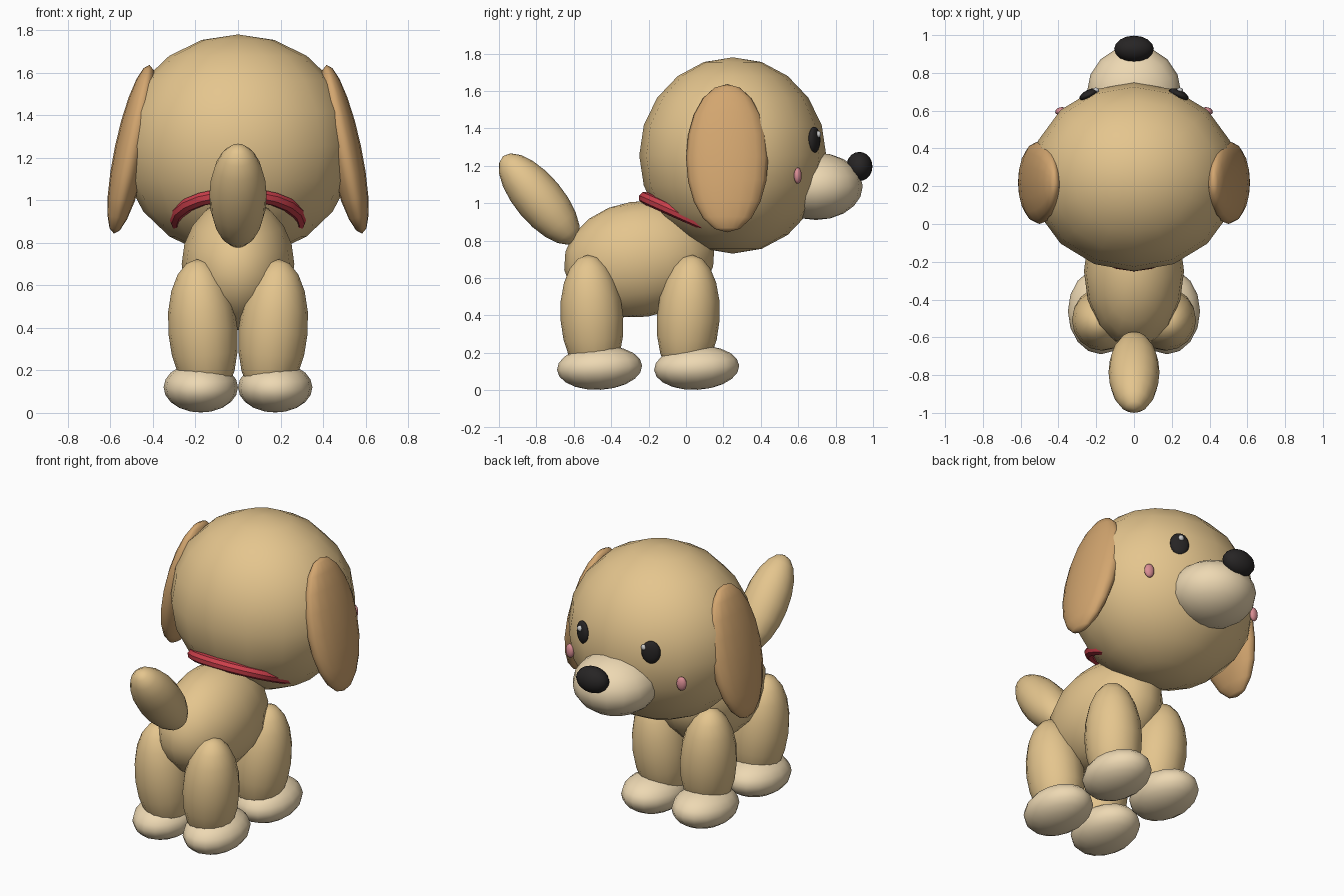
import bpy, bmesh
from math import radians
from mathutils import Euler, Matrix, Vector

if "Cube" in bpy.data.objects:
    bpy.data.objects.remove(bpy.data.objects["Cube"])


def material(name, rgb):
    m = bpy.data.materials.new(name)
    m.diffuse_color = (*rgb, 1)
    m.use_nodes = True
    m.node_tree.nodes["Principled BSDF"].inputs["Base Color"].default_value = m.diffuse_color
    return m


TAN = material("tan", (0.78, 0.56, 0.27))
CREAM = material("cream", (0.85, 0.69, 0.45))
BROWN = material("ear_brown", (0.65, 0.38, 0.16))
BLACK = material("black", (0.02, 0.018, 0.018))
WHITE = material("white", (0.9, 0.9, 0.9))
PINK = material("pink", (0.70, 0.27, 0.30))
RED = material("red", (0.60, 0.05, 0.07))


def ellipsoid(name, loc, radii, mat, rot=(0, 0, 0), seg=16, rings=10):
    """Smooth low-poly ellipsoid, rotated by degrees about x, y, z."""
    bm = bmesh.new()
    bmesh.ops.create_uvsphere(bm, u_segments=seg, v_segments=rings, radius=1)
    turn = Euler([radians(a) for a in rot]).to_matrix().to_4x4()
    bm.transform(turn @ Matrix.Diagonal((*radii, 1)))
    for f in bm.faces:
        f.smooth = True
    me = bpy.data.meshes.new(name)
    bm.to_mesh(me)
    bm.free()
    me.materials.append(mat)
    ob = bpy.data.objects.new(name, me)
    ob.location = Vector(loc)
    bpy.context.collection.objects.link(ob)
    return ob


# Body, head and tail
ellipsoid("body", (0, -0.25, 0.70), (0.265, 0.405, 0.31), TAN, (8, 0, 0))
ellipsoid("head", (0, 0.25, 1.255), (0.55, 0.50, 0.525), TAN)
ellipsoid("tail", (0, -0.785, 1.022), (0.135, 0.13, 0.30), TAN, (40, 0, 0))

# Muzzle and nose
ellipsoid("muzzle", (0, 0.695, 1.09), (0.25, 0.25, 0.18), CREAM)
ellipsoid("nose", (0, 0.927, 1.196), (0.105, 0.07, 0.078), BLACK)

for s, side in ((-1, "left"), (1, "right")):
    # Legs and paws
    for pos, leg_y, paw_y, lean in (("front", 0.012, 0.057, -4), ("back", -0.503, -0.462, 4)):
        ellipsoid(f"{pos}_leg_{side}", (s * 0.165, leg_y, 0.385),
                  (0.163, 0.168, 0.34), TAN, (lean, s * 5, 0))
        ellipsoid(f"{pos}_paw_{side}", (s * 0.175, paw_y, 0.12),
                  (0.175, 0.228, 0.118), CREAM, (3, 0, 0))
    # Floppy ears
    ellipsoid(f"ear_{side}", (s * 0.50, 0.22, 1.24), (0.08, 0.22, 0.405), BROWN, (0, -12 * s, 0))
    # Eyes with highlights shifted to the same side
    ellipsoid(f"eye_{side}", (s * 0.237, 0.686, 1.338), (0.056, 0.025, 0.07), BLACK, (0, 0, -25 * s))
    ellipsoid(f"eye_highlight_{side}", (s * 0.2225 + 0.02, 0.708, 1.368),
              (0.018, 0.014, 0.018), WHITE, seg=12, rings=8)
    # Cheeks
    ellipsoid(f"cheek_{side}", (s * 0.388, 0.598, 1.147), (0.03, 0.02, 0.043), PINK, (0, 0, -15 * s))

# Collar, tilted down toward the chest
bpy.ops.mesh.primitive_torus_add(major_segments=20, minor_segments=8, major_radius=0.29,
                                 minor_radius=0.033, location=(0, 0.045, 0.91),
                                 rotation=(radians(-24), 0, 0))
collar = bpy.context.object
collar.name = "collar"
collar.data.materials.append(RED)
bpy.ops.object.shade_smooth_by_angle()
